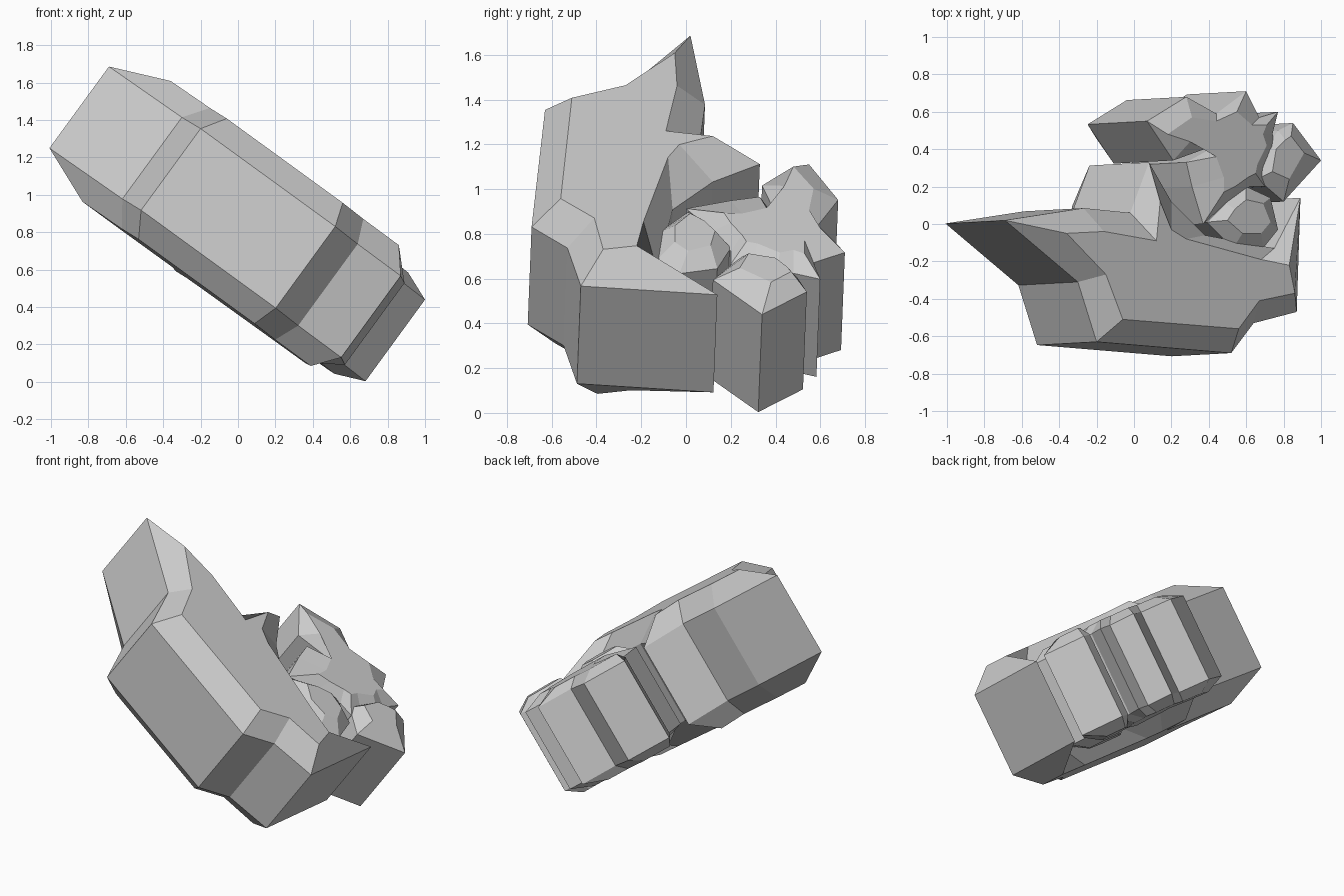
import bpy, bmesh
from mathutils import Vector

if "Cube" in bpy.data.objects:
    bpy.data.objects.remove(bpy.data.objects["Cube"])

# Tilted slab: every part is extruded along AXIS, symmetric about a mid plane
AXIS = Vector((0.589, 0.032, 0.807)).normalized()
MID, RIM = 0.685, 0.27


def lift(xy, d):
    """Point on the plane AXIS.p = d, seen at xy from above."""
    x, y = xy
    return Vector((x, y, (d - AXIS.x * x - AXIS.y * y) / AXIS.z))


def bevelled_slab(name, rim, cap, cap_height):
    """Prism with side walls and an inset, raised cap on both faces."""
    up_cap = [lift(p, MID + cap_height) for p in cap]
    up_rim = [lift(p, MID + RIM) for p in rim]
    low_rim = [p - 2 * RIM * AXIS for p in up_rim]
    low_cap = [p - 2 * cap_height * AXIS for p in up_cap]
    bm = bmesh.new()
    rings = [[bm.verts.new(p) for p in ring]
             for ring in (up_cap, up_rim, low_rim, low_cap)]
    n = len(rim)
    for a, b in zip(rings, rings[1:]):
        for i in range(n):
            j = (i + 1) % n
            bm.faces.new((a[i], b[i], b[j], a[j]))
    ends = [bm.faces.new(rings[0]), bm.faces.new(rings[-1][::-1])]
    bmesh.ops.triangulate(bm, faces=ends)
    bmesh.ops.recalc_face_normals(bm, faces=bm.faces)
    mesh = bpy.data.meshes.new(name)
    bm.to_mesh(mesh)
    bm.free()
    bpy.context.collection.objects.link(bpy.data.objects.new(name, mesh))


# Large front body with the pointed end
bevelled_slab(
    "main_body",
    [(-.69, .02), (-.30, -.31), (-.20, -.63), (.52, -.69), (.64, -.53),
     (.87, -.47), (.89, .14), (.75, -.13), (.38, -.06), (.20, .12),
     (.08, .33), (-.02, .06), (-.27, .085)],
    [(-.36, -.05), (-.15, -.27), (-.06, -.51), (.56, -.56), (.67, -.41),
     (.86, -.37), (.83, -.22), (.68, -.19), (.28, -.08), (.20, -.03),
     (.14, .12), (.12, -.09), (-.16, -.04)],
    0.4)

# Hooked rear mass with a narrow slot and a notch in its outer edge
bevelled_slab(
    "rear_curl",
    [(.07, .55), (.21, .34), (.46, .43), (.28, .33), (.31, .20), (.37, 0),
     (.50, .12), (.62, .20), (.70, .20), (.70, .30), (.76, .40), (.74, .48),
     (.77, .60), (.67, .57), (.60, .71), (.44, .59), (.28, .68)],
    [(.18, .48), (.30, .44), (.47, .45), (.44, .36), (.48, .25), (.48, .17),
     (.54, .20), (.61, .25), (.65, .27), (.66, .32), (.71, .42), (.69, .48),
     (.71, .53), (.63, .53), (.55, .60), (.44, .55), (.31, .57)],
    0.325)

# Right hand block
bevelled_slab(
    "right_block",
    [(1.0, .34), (.85, .54), (.77, .50), (.70, .40), (.66, .24), (.80, .12)],
    [(.91, .38), (.84, .47), (.81, .45), (.76, .40), (.74, .28), (.83, .24)],
    0.335)

# Small inner knob
bevelled_slab(
    "inner_knob",
    [(.39, .01), (.53, -.13), (.69, -.13), (.77, -.03), (.73, .14),
     (.60, .20), (.49, .11)],
    [(.50, .02), (.58, -.05), (.68, -.05), (.73, .01), (.69, .11),
     (.60, .13), (.54, .08)],
    0.33)
